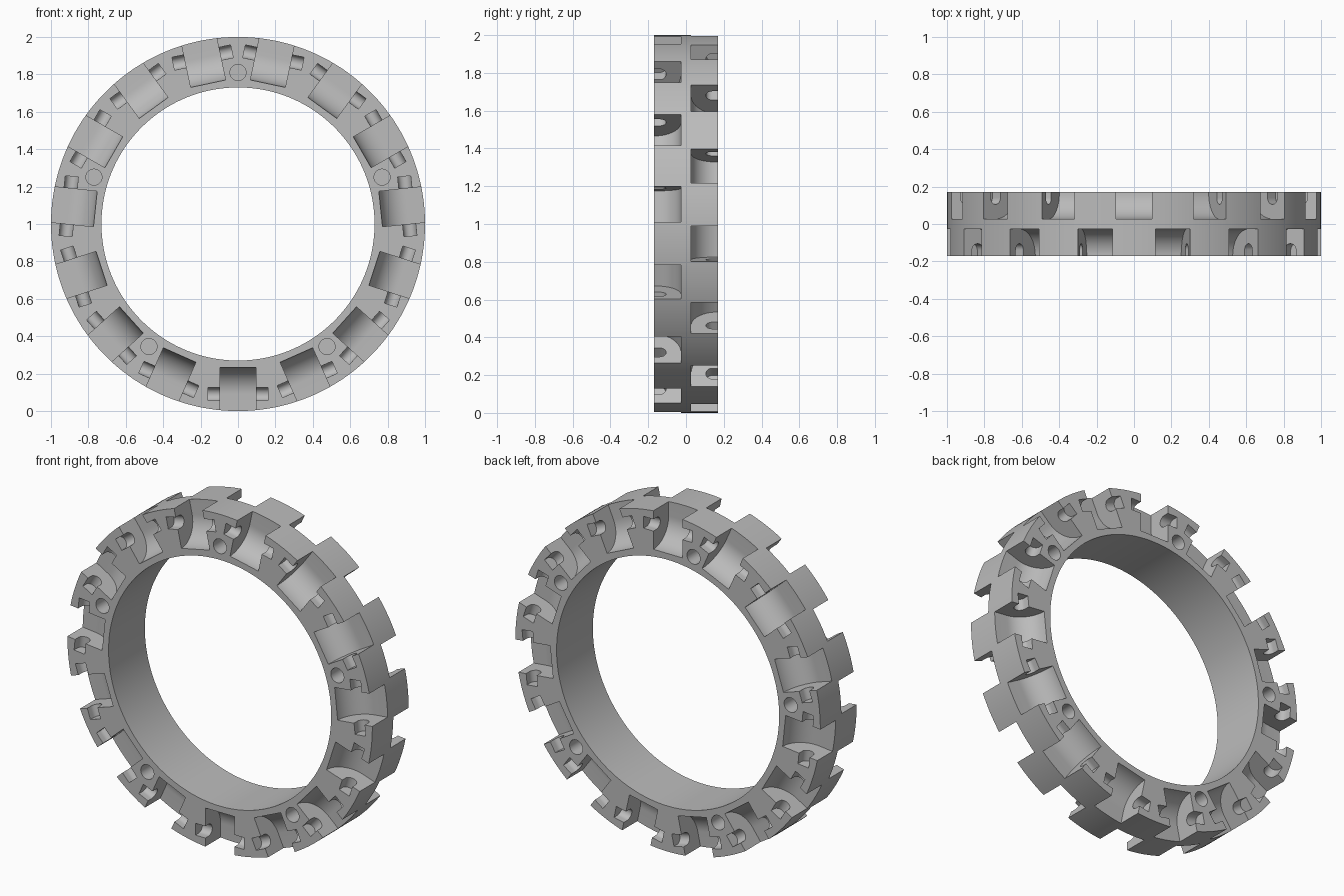
import bpy, bmesh, math
from mathutils import Vector

cube = bpy.data.objects.get("Cube")
if cube:
    bpy.data.objects.remove(cube, do_unlink=True)

OUTER, INNER, HALF = 1.0, 0.73, 0.17
AXLE_R = 0.91            # distance of the roller axles from the wheel centre
ROLLER = 0.143           # roller pocket radius
CENTRE = Vector((0, 0, 1))

grey = bpy.data.materials.new("light grey")
grey.use_nodes = True
colour = (0.5, 0.5, 0.5, 1)
grey.diffuse_color = colour
grey.node_tree.nodes["Principled BSDF"].inputs["Base Color"].default_value = colour


def finish(bm, name):
    bmesh.ops.recalc_face_normals(bm, faces=bm.faces)
    mesh = bpy.data.meshes.new(name)
    bm.to_mesh(mesh)
    bm.free()
    mesh.materials.append(grey)
    obj = bpy.data.objects.new(name, mesh)
    bpy.context.collection.objects.link(obj)
    return obj


def arc(cr, cd, rad, start, end, n):
    """Points (radius, depth) on an arc."""
    angles = [math.radians(start + (end - start) * i / n) for i in range(n + 1)]
    return [(cr + rad * math.cos(a), cd + rad * math.sin(a)) for a in angles]


def prism(bm, profile, half_width, angle, side):
    """Extrude a (radius, depth) profile along the tangent; side -1 is the front."""
    a = math.radians(angle)
    out = Vector((math.cos(a), 0, math.sin(a)))
    tangent = Vector((-math.sin(a), 0, math.cos(a)))
    ends = [[bm.verts.new(CENTRE + out * r + tangent * t + Vector((0, side * (HALF - d), 0)))
             for r, d in profile] for t in (-half_width, half_width)]
    bm.faces.new(ends[0])
    bm.faces.new(ends[1])
    n = len(profile)
    for i in range(n):
        j = (i + 1) % n
        bm.faces.new((ends[0][i], ends[0][j], ends[1][j], ends[1][i]))


def cut(target, cutter):
    mod = target.modifiers.new(cutter.name, 'BOOLEAN')
    mod.operation = 'DIFFERENCE'
    mod.solver = 'EXACT'
    mod.object = cutter
    bpy.context.view_layer.objects.active = target
    bpy.ops.object.modifier_apply(modifier=mod.name)
    bpy.data.objects.remove(cutter, do_unlink=True)


# Plain ring
bm = bmesh.new()
SEG = 240
section = [(INNER, -HALF), (OUTER, -HALF), (OUTER, HALF), (INNER, HALF)]
rings = []
for i in range(SEG):
    a = 2 * math.pi * (i + 0.5) / SEG
    rings.append([bm.verts.new(CENTRE + Vector((r * math.cos(a), y, r * math.sin(a))))
                  for r, y in section])
for i in range(SEG):
    p, q = rings[i], rings[(i + 1) % SEG]
    for k in range(4):
        m = (k + 1) % 4
        bm.faces.new((p[k], p[m], q[m], q[k]))
wheel = finish(bm, "wheel_rim")

# Roller pockets, then axle slots and blind screw holes; back is turned by half a step
pocket = ([(AXLE_R - ROLLER, -0.03)] + arc(AXLE_R, 0, ROLLER, 180, 90, 16)
          + [(1.1, ROLLER), (1.1, -0.03)])
slot = ([(AXLE_R - 0.035, -0.03)] + arc(AXLE_R, 0.03, 0.035, 180, 0, 14)
        + [(AXLE_R + 0.035, -0.03)])
pockets, details = bmesh.new(), bmesh.new()
for side, first_roller, first_hole in ((-1, -90, 90), (1, 90, 102)):
    for i in range(15):
        prism(pockets, pocket, 0.095, first_roller + 24 * i, side)
        prism(details, slot, 0.16, first_roller + 24 * i, side)
    for i in range(5):
        a = math.radians(first_hole + 72 * i)
        hole = [(0.81 * math.cos(a) + 0.043 * math.cos(t * math.pi / 16),
                 0.81 * math.sin(a) + 0.043 * math.sin(t * math.pi / 16)) for t in range(32)]
        near, far = [[details.verts.new(CENTRE + Vector((x, side * (HALF - d), z)))
                      for x, z in hole] for d in (-0.03, 0.12)]
        details.faces.new(near)
        details.faces.new(far)
        for k in range(32):
            m = (k + 1) % 32
            details.faces.new((near[k], near[m], far[m], far[k]))
cut(wheel, finish(pockets, "pocket_cutter"))
cut(wheel, finish(details, "slot_cutter"))

# Smooth curved walls with crisp edges
bpy.ops.object.select_all(action='DESELECT')
wheel.select_set(True)
bpy.context.view_layer.objects.active = wheel
bpy.ops.object.shade_smooth_by_angle(angle=math.radians(30))
